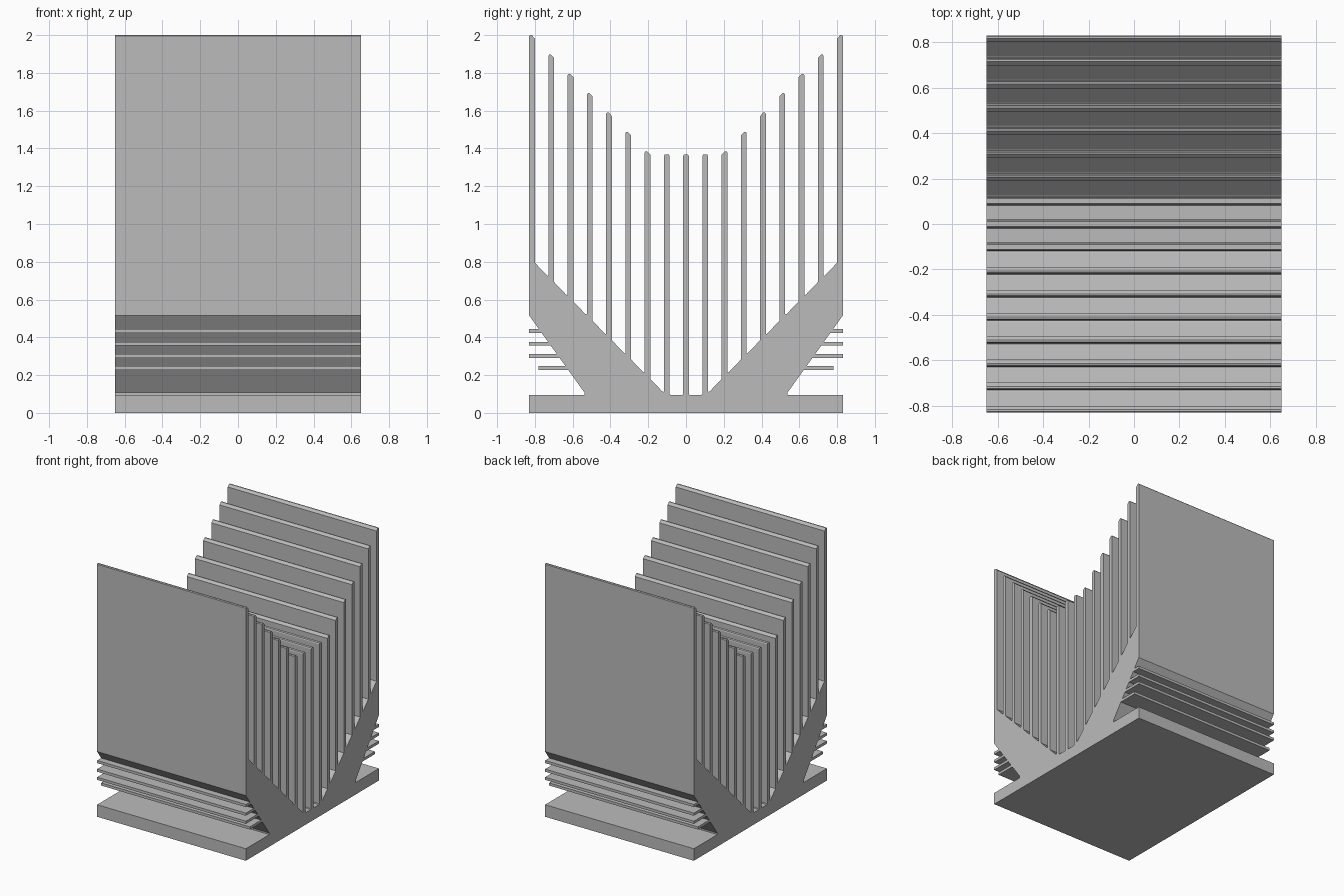
import bpy
import bmesh

if "Cube" in bpy.data.objects:
    bpy.data.objects.remove(bpy.data.objects["Cube"])

HALF_WIDTH = 0.65      # half length of the extrusion along x
HALF_DEPTH = 0.83
PITCH = 0.815 / 8      # spacing of the upright fins
T = 0.015              # half thickness of an upright fin
BASE = 0.095           # base plate height

metal = bpy.data.materials.new("grey metal")
metal.diffuse_color = (0.5, 0.5, 0.5, 1)
metal.use_nodes = True
metal.node_tree.nodes["Principled BSDF"].inputs["Base Color"].default_value = metal.diffuse_color


def flank(z):
    """Depth of the sloping underside of the body at height z."""
    return 0.537 + (z - 0.107) * (HALF_DEPTH - 0.537) / (0.515 - 0.107)


# Half profile as (y, z), starting at the top of the centre fin
half = [(T - 0.004, 1.367), (T, 1.36), (T, BASE + 0.005), (T + 0.005, BASE)]

# Upright fins, working outwards
for k in range(1, 9):
    y = k * PITCH
    inner, outer = y - T, y + T
    # floor of the gap before this fin, then the fin top
    if k == 1:
        half += [(inner - 0.005, BASE), (inner, BASE + 0.005),
                 (inner, 1.36), (inner + 0.004, 1.367),
                 (outer - 0.004, 1.367), (outer, 1.36)]
    else:
        floor = 0.18 + (k - 2) * 0.1025
        top = 1.385 + (k - 2) * 0.1025
        prev = y - PITCH + T
        half += [(prev, floor - 0.065), (prev + 0.003, floor - 0.07),
                 (prev + 0.01, floor - 0.07 + 0.005), (inner, floor),
                 (inner, top - 0.018), (y + 0.002, top),
                 (outer - 0.005, top), (outer, top - 0.006)]

# Underside with small side fins: (centre height, tip depth)
half.append((HALF_DEPTH, 0.515))
for z, tip in ((0.434, 0.83), (0.366, 0.83), (0.302, 0.83), (0.238, 0.78)):
    up, low = z + 0.0105, z - 0.0105
    half += [(flank(up), up), (tip, up), (tip, low), (flank(low), low)]

# Base plate
half += [(0.537, 0.107), (0.537, BASE), (HALF_DEPTH, BASE), (HALF_DEPTH, 0)]

# Mirror the half profile and extrude it along x
profile = half + [(-y, z) for y, z in reversed(half)]
bm = bmesh.new()
cap = bm.faces.new([bm.verts.new((-HALF_WIDTH, y, z)) for y, z in profile])
ext = bmesh.ops.extrude_face_region(bm, geom=[cap], use_keep_orig=True)
moved = [g for g in ext["geom"] if isinstance(g, bmesh.types.BMVert)]
bmesh.ops.translate(bm, verts=moved, vec=(2 * HALF_WIDTH, 0, 0))
bmesh.ops.recalc_face_normals(bm, faces=bm.faces)

mesh = bpy.data.meshes.new("heat_sink")
bm.to_mesh(mesh)
bm.free()
mesh.materials.append(metal)
heat_sink = bpy.data.objects.new("heat_sink", mesh)
bpy.context.collection.objects.link(heat_sink)
